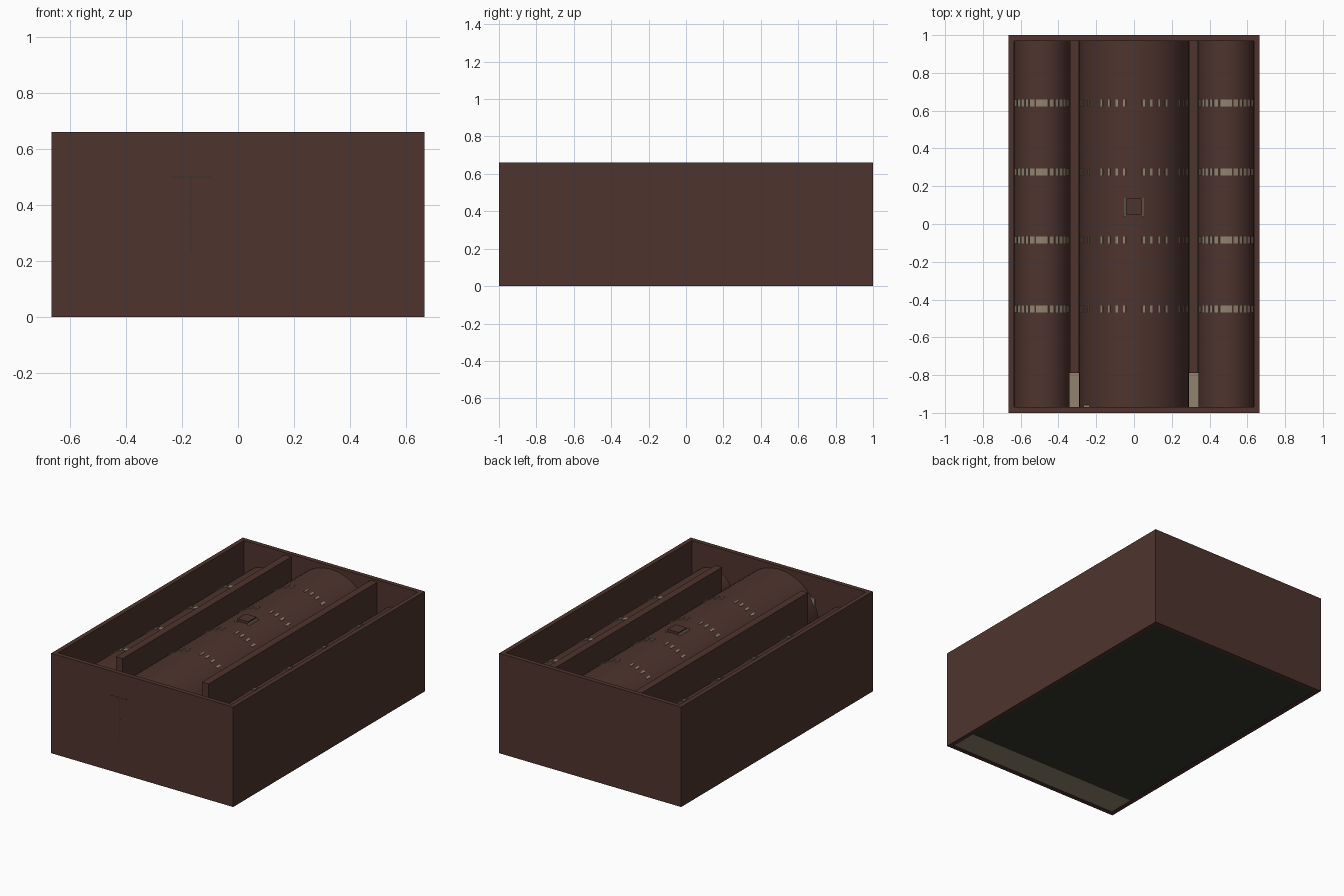
import bpy, bmesh, math
from mathutils import Matrix, Vector

cube = bpy.data.objects.get("Cube")
if cube:
    bpy.data.objects.remove(cube, do_unlink=True)


def material(name, srgb):
    lin = [((c / 255 + 0.055) / 1.055) ** 2.4 for c in srgb] + [1]
    m = bpy.data.materials.new(name)
    m.use_nodes = True
    m.diffuse_color = lin
    m.node_tree.nodes["Principled BSDF"].inputs["Base Color"].default_value = lin
    return m


brown = material("dark brown", (78, 52, 46))
beige = material("warm beige", (145, 130, 110))
olive = material("dark olive", (52, 52, 42))

W, L, H, T = 0.665, 1.0, 0.66, 0.03   # half width, half length, height, wall
IN_X, IN_Y = W - T, L - T
GAP_Y = -0.79                         # where the dividers stop


def finish(bm, name, mat):
    bmesh.ops.recalc_face_normals(bm, faces=bm.faces)
    mesh = bpy.data.meshes.new(name)
    bm.to_mesh(mesh)
    bm.free()
    mesh.materials.append(mat)
    obj = bpy.data.objects.new(name, mesh)
    bpy.context.collection.objects.link(obj)
    return obj


def add_box(bm, lo, hi):
    lo, hi = Vector(lo), Vector(hi)
    bmesh.ops.create_cube(bm, size=1, matrix=Matrix.Translation((lo + hi) / 2)
                          @ Matrix.Diagonal((*(hi - lo), 1)))


def box(name, lo, hi, mat):
    bm = bmesh.new()
    add_box(bm, lo, hi)
    return finish(bm, name, mat)


# Outer walls: one rectangular ring extruded upward
bm = bmesh.new()
corners = [(-1, -1), (1, -1), (1, 1), (-1, 1)]
outer = [bm.verts.new((W * x, L * y, 0)) for x, y in corners]
inner = [bm.verts.new((IN_X * x, IN_Y * y, 0)) for x, y in corners]
ring = []
for i in range(4):
    j = (i + 1) % 4
    ring.append(bm.faces.new((outer[i], outer[j], inner[j], inner[i])))
raised = bmesh.ops.extrude_face_region(bm, geom=ring, use_keep_orig=True)["geom"]
bmesh.ops.translate(bm, vec=(0, 0, H),
                    verts=[v for v in raised if isinstance(v, bmesh.types.BMVert)])
finish(bm, "outer_walls", brown)

# Floors
box("main_floor", (-IN_X, GAP_Y, 0.002), (IN_X, IN_Y, 0.02), olive)
box("entrance_floor", (-IN_X, -IN_Y, 0.002), (IN_X, GAP_Y, 0.02), beige)

# Dividing walls
for side, s in (("left", 1), ("right", -1)):
    xs = sorted((s * 0.29, s * 0.338))
    box(side + "_divider", (xs[0], GAP_Y, 0.02), (xs[1], IN_Y, 0.645), brown)


# Barrel vaults: arched shells on straight legs
def vault(name, cx, cz, r, thick=0.012, steps=32):
    def arch(rad):
        arc = [(cx + rad * math.cos(math.pi * i / steps),
                cz + rad * math.sin(math.pi * i / steps)) for i in range(steps + 1)]
        return [(cx + rad, 0.02)] + arc + [(cx - rad, 0.02)]
    bm = bmesh.new()
    rows = [[bm.verts.new((x, y, z)) for x, z in arch(rad)]
            for rad, y in ((r, -IN_Y), (r, IN_Y), (r - thick, IN_Y), (r - thick, -IN_Y))]
    for k in range(4):
        a, b = rows[k], rows[(k + 1) % 4]
        for i in range(len(a) - 1):
            bm.faces.new((a[i], a[i + 1], b[i + 1], b[i]))
    for end in (0, -1):
        bm.faces.new([row[end] for row in rows])
    obj = finish(bm, name, brown)
    bpy.ops.object.select_all(action="DESELECT")
    bpy.context.view_layer.objects.active = obj
    obj.select_set(True)
    bpy.ops.object.shade_smooth_by_angle(angle=math.radians(30))


# Rows of small light panes lying on a vault
def panes(name, cx, cz, r, offsets):
    bm = bmesh.new()
    for y in (-0.45, -0.085, 0.275, 0.64):
        for off, width in offsets:
            for s in (-1, 1):
                angle = math.asin(s * off / r)
                place = (Matrix.Translation((cx, y, cz)) @ Matrix.Rotation(angle, 4, "Y")
                         @ Matrix.Translation((0, 0, r))
                         @ Matrix.Diagonal((width, 0.038, 0.008, 1)))
                bmesh.ops.create_cube(bm, size=1, matrix=place)
    finish(bm, name, beige)


centre_panes = [(x, 0.013) for x in (0.05, 0.09, 0.13, 0.17, 0.24, 0.264, 0.281)]
side_panes = [(0.015, 0.03), (0.05, 0.024), (0.076, 0.015), (0.098, 0.02),
              (0.118, 0.024), (0.136, 0.024)]
vault("centre_vault", 0, 0.35, 0.29)
panes("centre_vault_panes", 0, 0.35, 0.29, centre_panes)
for side, s in (("left", 1), ("right", -1)):
    vault(side + "_vault", s * 0.4875, 0.37, 0.147)
    panes(side + "_vault_panes", s * 0.4875, 0.37, 0.147, side_panes)

# Roof hatch with side rails
box("roof_hatch", (-0.04, 0.05, 0.62), (0.04, 0.135, 0.655), brown)
for side, s in (("left", 1), ("right", -1)):
    xs = sorted((s * 0.042, s * 0.052))
    box(side + "_hatch_rail", (xs[0], 0.04, 0.625), (xs[1], 0.142, 0.647), beige)

# Double door: panel inside the front wall, thin seams outside
DOOR_X = -0.167
box("door_panel", (DOOR_X - 0.1, -IN_Y, 0.2), (DOOR_X + 0.1, -IN_Y + 0.012, 0.52), beige)
bm = bmesh.new()
for half, z0, z1 in ((0.002, 0.225, 0.5), (0.075, 0.497, 0.501), (0.015, 0.353, 0.356)):
    add_box(bm, (DOOR_X - half, -L - 0.001, z0), (DOOR_X + half, -L + 0.002, z1))
finish(bm, "door_seams", olive)
